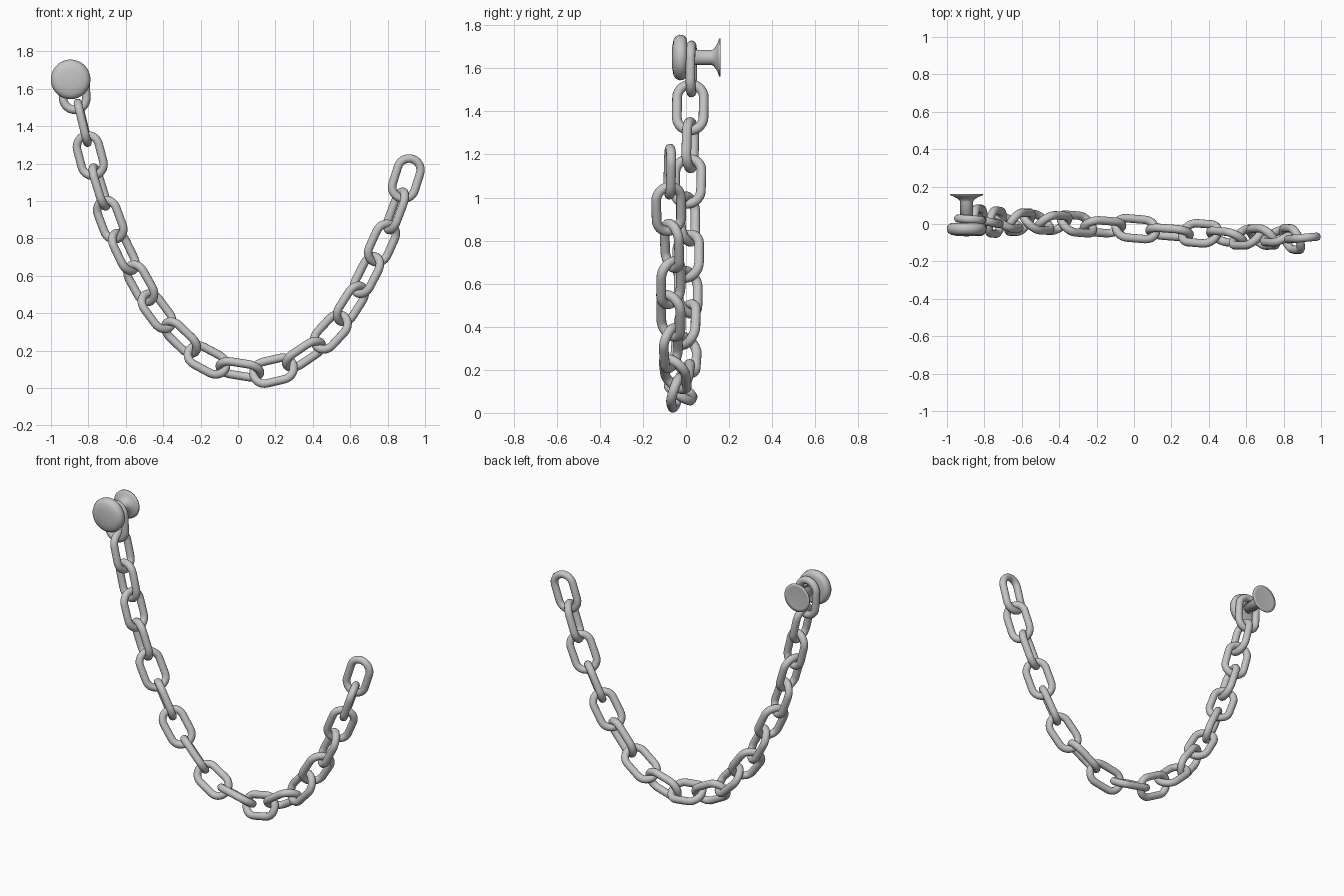
import bpy
import bmesh
from math import sin, cos, pi, radians
from mathutils import Matrix, Vector

default_cube = bpy.data.objects.get("Cube")
if default_cube:
    bpy.data.objects.remove(default_cube, do_unlink=True)

WIRE = 0.0225          # wire radius
BEND = 0.062           # radius of the link ends along the wire centre
STRAIGHT = 0.0475      # half length of the straight sides
GREY = (0.56, 0.56, 0.56, 1)

metal = bpy.data.materials.new("grey_metal")
metal.use_nodes = True
metal.diffuse_color = GREY
metal.node_tree.nodes["Principled BSDF"].inputs["Base Color"].default_value = GREY


def finish(bm, name):
    """Turn a bmesh into smooth mesh data with the metal material."""
    bmesh.ops.recalc_face_normals(bm, faces=bm.faces)
    for face in bm.faces:
        face.smooth = True
    mesh = bpy.data.meshes.new(name)
    bm.to_mesh(mesh)
    bm.free()
    mesh.materials.append(metal)
    return mesh


def place(mesh, name, matrix):
    obj = bpy.data.objects.new(name, mesh)
    bpy.context.collection.objects.link(obj)
    obj.matrix_world = matrix


def link_mesh(arc_steps=14, sides=14):
    """Oval ring: length along local x, width along local y."""
    bm = bmesh.new()
    rings = []
    for end in (1, -1):
        for i in range(arc_steps + 1):
            angle = -pi / 2 + pi * i / arc_steps
            out = Vector((cos(angle), sin(angle), 0)) * end
            centre = out * BEND + Vector((STRAIGHT * end, 0, 0))
            ring = []
            for j in range(sides):
                turn = 2 * pi * j / sides
                offset = out * cos(turn) + Vector((0, 0, sin(turn)))
                ring.append(bm.verts.new(centre + offset * WIRE))
            rings.append(ring)
    for k, ring in enumerate(rings):
        following = rings[(k + 1) % len(rings)]
        for j in range(sides):
            m = (j + 1) % sides
            bm.faces.new((ring[j], ring[m], following[m], following[j]))
    return finish(bm, "chain_link")


def lathe_mesh(profile, name, steps=48):
    """Revolve (radius, y) points around the y axis."""
    bm = bmesh.new()
    points = [bm.verts.new((r, y, 0)) for r, y in profile]
    edges = [bm.edges.new(pair) for pair in zip(points, points[1:])]
    bmesh.ops.spin(bm, geom=points + edges, cent=(0, 0, 0), axis=(0, 1, 0),
                   angle=2 * pi, steps=steps)
    bmesh.ops.remove_doubles(bm, verts=bm.verts, dist=0.0001)
    return finish(bm, name)


# Link centres from the stud to the free end: x, y, z, roll in degrees
links = [
    (-.875, .025, 1.597, -4), (-.83, .02, 1.418, 88), (-.79, .02, 1.243, -16),
    (-.74, .01, 1.075, 78), (-.683, .01, .90, -33), (-.61, .01, .727, 55),
    (-.52, .01, .56, -45), (-.433, .005, .41, 40), (-.305, 0, .27, -50),
    (-.166, -.015, .15, 30), (.01, -.025, .10, -57), (.19, -.045, .093, 20),
    (.353, -.05, .18, -55), (.497, -.07, .30, 30), (.604, -.07, .45, -46),
    (.69, -.07, .604, 47), (.77, -.065, .775, -32), (.845, -.08, .947, 68),
    (.90, -.075, 1.12, -5),
]

# Chain
shared_link = link_mesh()
for i, (x, y, z, roll) in enumerate(links):
    before = Vector(links[max(i - 1, 0)][:3])
    after = Vector(links[min(i + 1, len(links) - 1)][:3])
    along = (after - before).normalized()
    if i == 0:
        along = Vector((0.05, 0, -1)).normalized()
    up = Vector((0, -1, 0)).cross(along).normalized()
    if up.dot(Vector((-along.z, 0, along.x))) < 0:
        up.negate()
    depth = along.cross(up)
    if depth.y < 0:
        depth.negate()
    width = up * cos(radians(roll)) + depth * sin(radians(roll))
    basis = Matrix((along, width, along.cross(width))).transposed().to_4x4()
    place(shared_link, f"chain_link_{i + 1}", Matrix.Translation((x, y, z)) @ basis)

# Stud: domed front cap, shaft and flared back plate
stud_at = Matrix.Translation((-.895, 0, 1.65))
cap = [(0, -.066), (.05, -.064), (.082, -.058), (.098, -.048), (.106, -.03),
       (.104, -.012), (.094, 0), (.08, .005), (0, .005)]
shaft = [(0, 0), (.034, 0), (.034, .118), (.039, .128), (.055, .14),
         (.072, .148), (.088, .154), (.088, .16), (.07, .159), (0, .157)]
place(lathe_mesh(cap, "stud_cap"), "stud_cap", stud_at)
place(lathe_mesh(shaft, "stud_shaft"), "stud_shaft", stud_at)
